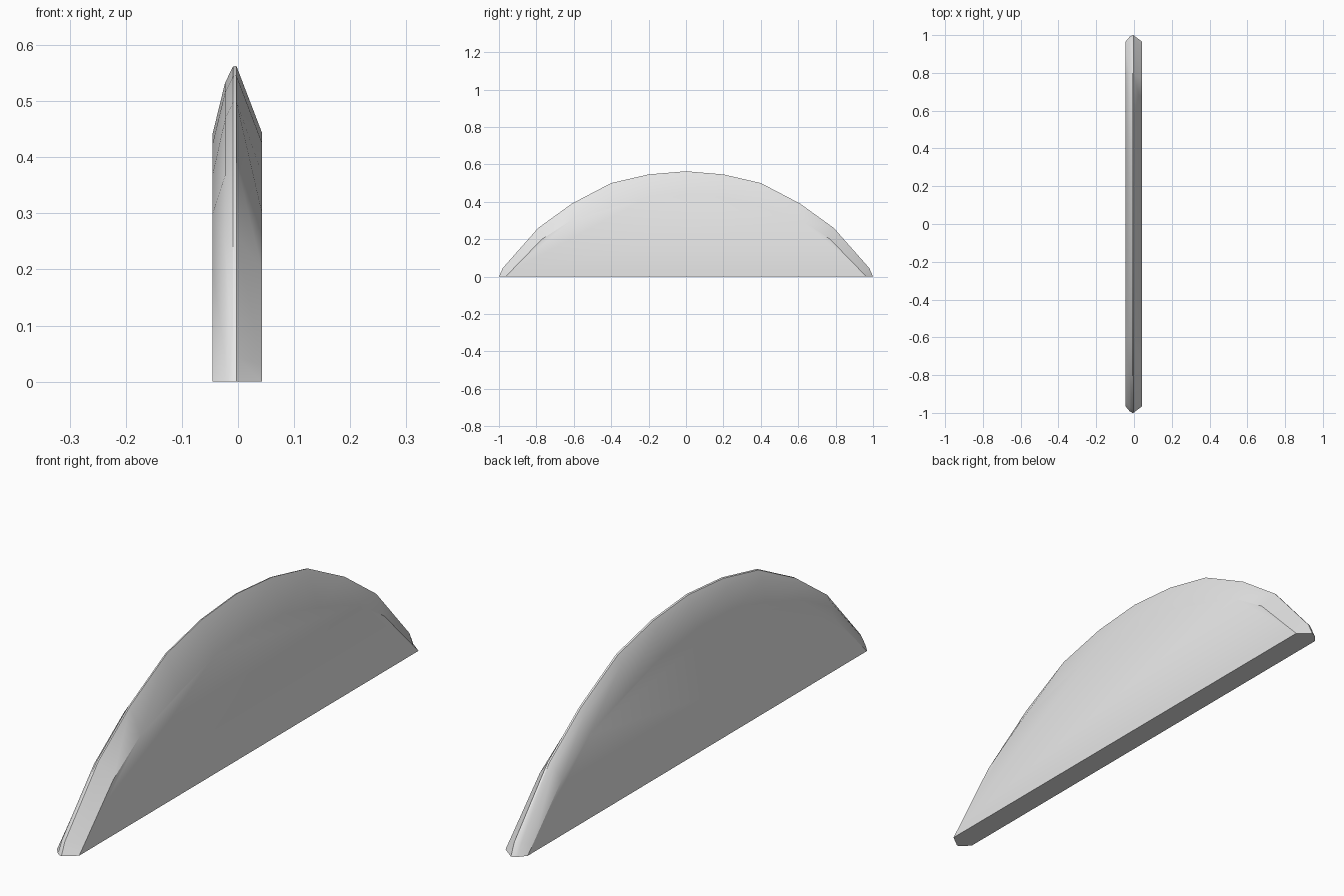
import bpy, bmesh, math

cube = bpy.data.objects.get("Cube")
if cube:
    bpy.data.objects.remove(cube)

# Half outlines (y, z) from the base tip to the crown: rim crest and flat cheek
CREST = [(1, 0), (.98, .045), (.79, .26), (.61, .39), (.4, .5), (.2, .546), (0, .563)]
CHEEK = [(.965, 0), (.935, .03), (.77, .2), (.615, .3), (.4, .37), (.2, .425), (0, .443)]
# Rim section: x position and blend from cheek to crest
SECTION = [(.043, 0), (-.003, 1), (-.009, .985), (-.023, .75), (-.045, 0)]


def full_arc(half):
    return [(-y, z) for y, z in half] + [(y, z) for y, z in half[-2::-1]]


# Grey material
grey = bpy.data.materials.new("Light grey")
grey.use_nodes = True
colour = (.8, .8, .8, 1)
grey.diffuse_color = colour
grey.node_tree.nodes["Principled BSDF"].inputs["Base Color"].default_value = colour

# Rim strips between the two cheeks
bm = bmesh.new()
rows = []
for x, blend in SECTION:
    rows.append([bm.verts.new((x, a[0] + (b[0] - a[0]) * blend, a[1] + (b[1] - a[1]) * blend))
                 for a, b in zip(full_arc(CHEEK), full_arc(CREST))])
for lower, upper in zip(rows, rows[1:]):
    for i in range(len(lower) - 1):
        bm.faces.new((lower[i], lower[i + 1], upper[i + 1], upper[i]))

# Flat cheeks and base
bm.faces.new(rows[0])
bm.faces.new(rows[-1])
bm.faces.new([r[0] for r in rows] + [r[-1] for r in reversed(rows)])
bmesh.ops.recalc_face_normals(bm, faces=bm.faces)

mesh = bpy.data.meshes.new("half_disc_blade")
bm.to_mesh(mesh)
bm.free()
mesh.materials.append(grey)
blade = bpy.data.objects.new("half_disc_blade", mesh)
bpy.context.collection.objects.link(blade)

# Smooth shading with sharp creases
bpy.ops.object.select_all(action="DESELECT")
blade.select_set(True)
bpy.context.view_layer.objects.active = blade
bpy.ops.object.shade_smooth_by_angle(angle=math.radians(30))
